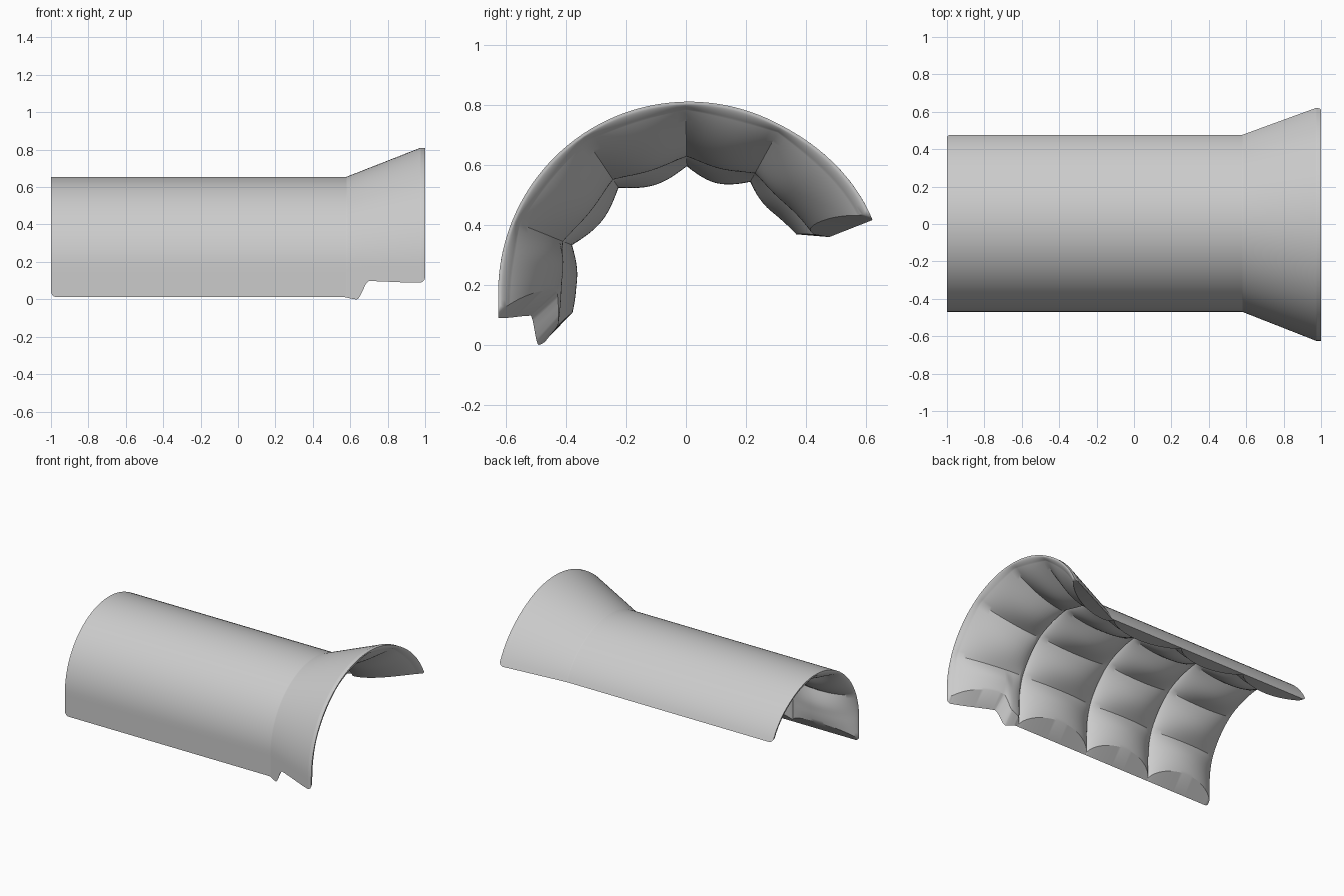
import bpy
import bmesh
import math

cube = bpy.data.objects.get("Cube")
if cube:
    bpy.data.objects.remove(cube)

CY, CZ = 0.01, 0.175                      # axis of the tube
RINGS = [-1, -0.5, 0, 0.55, 1]            # seams running around the arm
ROWS = [61, 91, 124, 158]                 # seams running along the arm (degrees)
ACROSS, AROUND = 44, 12                   # samples per padded panel


def smooth(a, b, x):
    t = min(max((x - a) / (b - a), 0), 1)
    return t * t * (3 - 2 * t)


def corner(x, size=0.03):
    """Rounds off the shell corners at both open ends."""
    t = max(0, size - (1 - abs(x))) / size
    return size * (1 - math.sqrt(max(0, 1 - t * t)))


def radius(x):
    """Straight tube with a flared cuff."""
    return 0.48 + 0.155 * min(max((x - 0.58) / 0.395, 0), 1)


def outer_r(x, deg):
    r = radius(x)
    if deg > 180:
        return r / math.cos(math.radians(deg - 180))
    return r + 0.022 * (1 - smooth(20, 65, deg))


def end_angles(x):
    """Back and front edge angles, with the step below the cuff."""
    z = 0.012 - 0.012 * smooth(0.56, 0.63, x) + 0.097 * smooth(0.635, 0.7, x)
    z += corner(x) - 0.008 * smooth(0.7, 0.95, x)
    front = 180 + math.degrees(math.atan((CZ - z) / radius(x)))
    back = 21.5 + math.degrees(corner(x) / radius(x))
    return back, front


def pad_depth(x, s):
    """Pillow thickness: thin at ring seams, fuller in each row."""
    for a, b in zip(RINGS, RINGS[1:]):
        if a <= x <= b:
            t = 2 * (x - a) / (b - a) - 1
            arch = max(0, 1 - t * t) ** 0.7
            return 0.008 + arch * (0.052 + 0.045 * (1 - s * s))


def section(x, inner):
    """One cross-section of the outer or the padded inner surface."""
    back, front = end_angles(x)
    if inner:
        inset = pad_depth(x, 1) * 115
        back, front = back + inset, front - inset * 1.3
    bounds = [back] + ROWS + [front]
    points = []
    for i, (a, b) in enumerate(zip(bounds, bounds[1:])):
        for j in range(AROUND + (i == len(ROWS))):
            v = j / AROUND
            deg = a + (b - a) * v
            s = 2 * v - 1
            # the outermost rows stay full up to their free edge
            if (i == 0 and s < 0) or (i == len(ROWS) and s > 0):
                s *= 0.5
            r = outer_r(x, deg) - (pad_depth(x, s) if inner else 0)
            ang = math.radians(deg)
            points.append((x, CY + r * math.cos(ang), CZ + r * math.sin(ang)))
    return points


# Sample positions, crowded towards the ring seams
xs = {0.58, 0.635, 0.65, 0.67, 0.685, 0.7, 0.975}
for a, b in zip(RINGS, RINGS[1:]):
    for k in range(ACROSS + 1):
        xs.add(round(a + (b - a) * (1 - math.cos(math.pi * k / ACROSS)) / 2, 5))
xs = sorted(xs)

# Closed loops: outer arc, then inner arc back again
bm = bmesh.new()
loops = []
for x in xs:
    pts = section(x, False) + section(x, True)[::-1]
    loops.append([bm.verts.new(p) for p in pts])
n = len(loops[0])
for p, q in zip(loops, loops[1:]):
    for k in range(n):
        m = (k + 1) % n
        bm.faces.new((p[k], p[m], q[m], q[k]))

# Thin rims at the two open ends
for loop in (loops[0], loops[-1]):
    for k in range(n // 2 - 1):
        bm.faces.new((loop[k], loop[k + 1], loop[n - 2 - k], loop[n - 1 - k]))
bmesh.ops.recalc_face_normals(bm, faces=bm.faces)

mesh = bpy.data.meshes.new("padded_arm_guard")
bm.to_mesh(mesh)
bm.free()
guard = bpy.data.objects.new("padded_arm_guard", mesh)
bpy.context.collection.objects.link(guard)

# Plain grey material
grey = bpy.data.materials.new("plain_grey")
grey.use_nodes = True
colour = (0.6, 0.6, 0.6, 1)
grey.diffuse_color = colour
grey.node_tree.nodes["Principled BSDF"].inputs["Base Color"].default_value = colour
mesh.materials.append(grey)

bpy.ops.object.select_all(action="DESELECT")
guard.select_set(True)
bpy.context.view_layer.objects.active = guard
bpy.ops.object.shade_smooth_by_angle(angle=math.radians(32))
